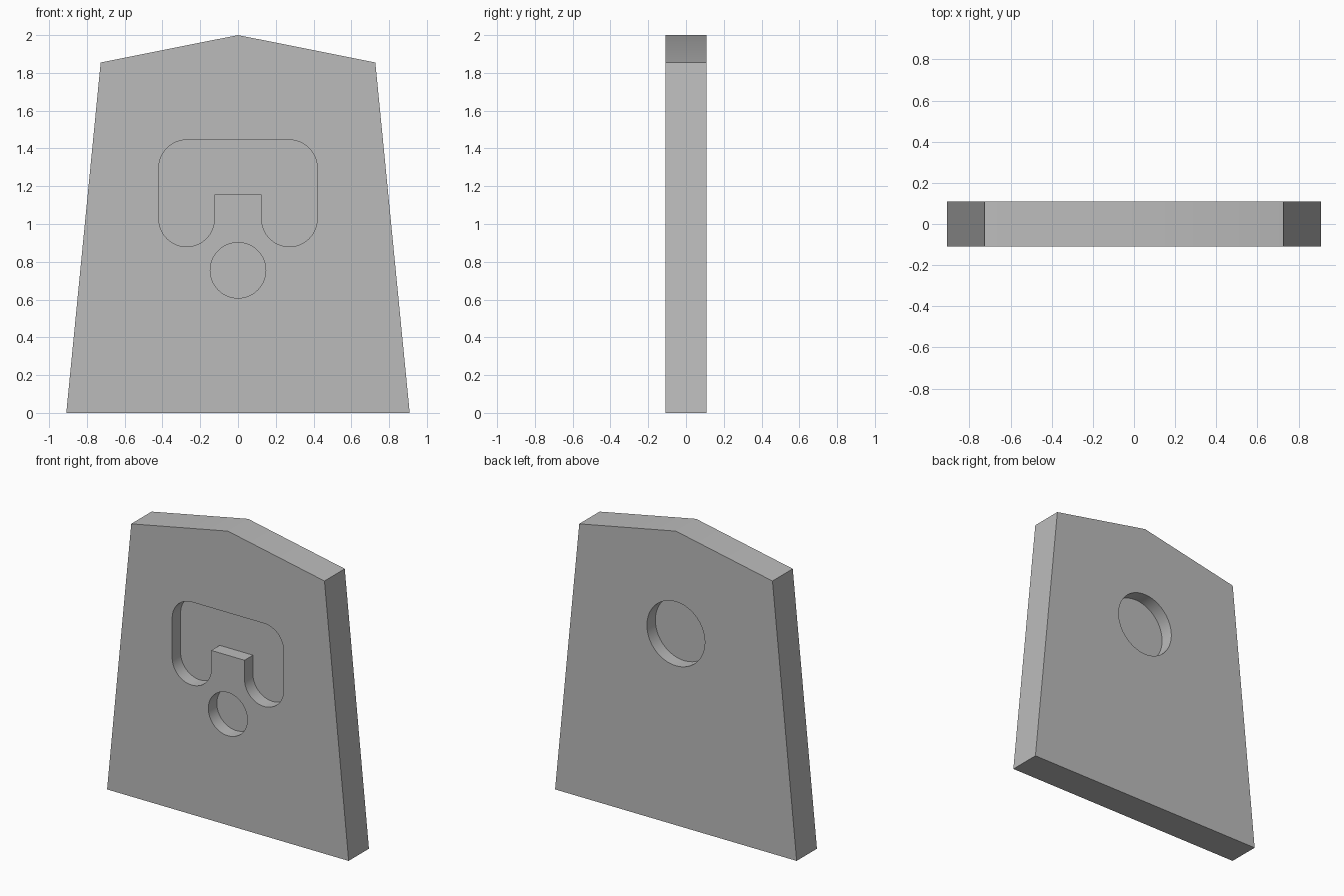
import bpy, bmesh
from math import sin, cos, pi

cube = bpy.data.objects.get("Cube")
if cube:
    bpy.data.objects.remove(cube)

HALF = 0.109    # half the plate thickness
DEPTH = 0.091   # depth of every recess
ROUND = 0.147   # radius of the slot corners and the small hole

grey = bpy.data.materials.new("plain_grey")
grey.use_nodes = True
grey.diffuse_color = (0.5, 0.5, 0.5, 1)
grey.node_tree.nodes["Principled BSDF"].inputs["Base Color"].default_value = (0.5, 0.5, 0.5, 1)


def arc(cx, cz, r, start, end, steps):
    """Points on an arc in the x-z plane, angles in units of pi."""
    angles = [pi * (start + (end - start) * i / steps) for i in range(steps + 1)]
    return [(cx + r * cos(a), cz + r * sin(a)) for a in angles]


def prism(name, outline, y0, y1):
    """Extrude an x-z outline from y0 to y1."""
    bm = bmesh.new()
    face = bm.faces.new([bm.verts.new((x, y0, z)) for x, z in outline])
    side = bmesh.ops.extrude_face_region(bm, geom=[face])
    moved = [v for v in side["geom"] if isinstance(v, bmesh.types.BMVert)]
    bmesh.ops.translate(bm, verts=moved, vec=(0, y1 - y0, 0))
    bmesh.ops.recalc_face_normals(bm, faces=bm.faces)
    mesh = bpy.data.meshes.new(name)
    bm.to_mesh(mesh)
    bm.free()
    mesh.materials.append(grey)
    obj = bpy.data.objects.new(name, mesh)
    bpy.context.collection.objects.link(obj)
    return obj


# Tapered plate with a shallow peaked top
half_outline = [(0.909, 0), (0.727, 1.855)]
plate = prism("plate", half_outline + [(0, 2)] + [(-x, z) for x, z in reversed(half_outline)],
              -HALF, HALF)

# Front slot: an arch with rounded shoulders and round-ended legs
leg_x, leg_z, shoulder_z = 0.272, 1.027, 1.298
right_half = ([(leg_x - ROUND, 1.155)]
              + arc(leg_x, leg_z, ROUND, 1, 2, 32)
              + arc(leg_x, shoulder_z, ROUND, 0, 0.5, 16))
arch = right_half + [(-x, z) for x, z in reversed(right_half)]

# Round pockets: a small one in front and a larger one behind
small_round = arc(0, 0.755, ROUND, 0, 2, 64)[:-1]
large_round = arc(0, 1.302, 0.218, 0, 2, 64)[:-1]

OUT = 0.1   # how far the cutters stick out of the plate
cutters = [
    prism("arch_cutter", arch, -HALF - OUT, -HALF + DEPTH),
    prism("small_round_cutter", small_round, -HALF - OUT, -HALF + DEPTH),
    prism("large_round_cutter", large_round, HALF - DEPTH, HALF + OUT),
]

bpy.context.view_layer.objects.active = plate
for cutter in cutters:
    cut = plate.modifiers.new(cutter.name, "BOOLEAN")
    cut.operation = "DIFFERENCE"
    cut.solver = "EXACT"
    cut.object = cutter
    bpy.ops.object.modifier_apply(modifier=cut.name)
for cutter in cutters:
    bpy.data.objects.remove(cutter)

# Smooth the curved walls, keep the edges sharp
for obj in bpy.context.selected_objects:
    obj.select_set(False)
plate.select_set(True)
bpy.ops.object.shade_smooth_by_angle()
